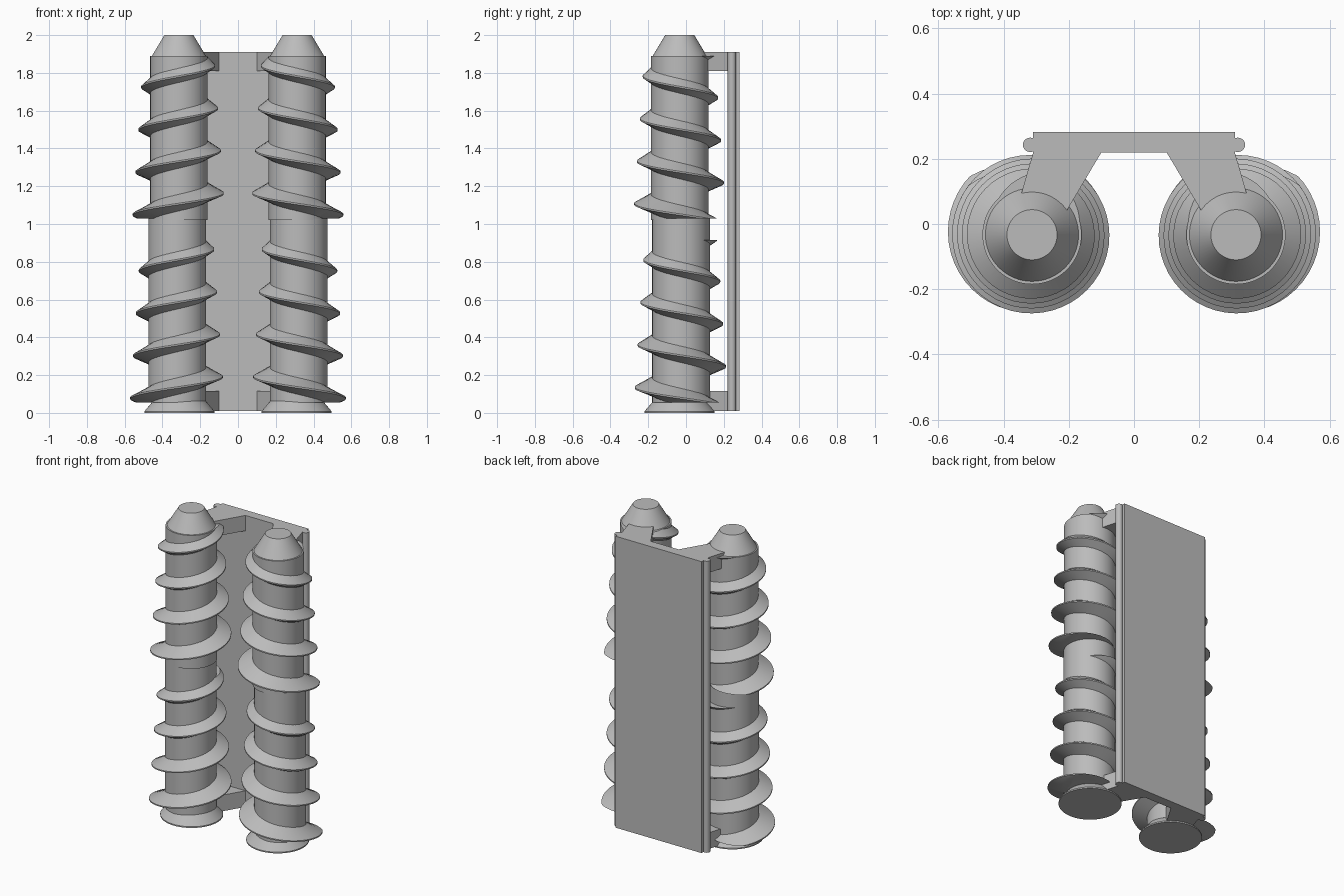
import bpy, bmesh, math

if "Cube" in bpy.data.objects:
    bpy.data.objects.remove(bpy.data.objects["Cube"])

GREY = (0.5, 0.5, 0.5, 1)
mat = bpy.data.materials.new("plain_grey")
mat.use_nodes = True
mat.diffuse_color = GREY
mat.node_tree.nodes["Principled BSDF"].inputs["Base Color"].default_value = GREY

PITCH = 0.225
TAPER = 0.067


def finish(name, bm, smooth=False):
    bmesh.ops.recalc_face_normals(bm, faces=bm.faces)
    mesh = bpy.data.meshes.new(name)
    bm.to_mesh(mesh)
    bm.free()
    mesh.materials.append(mat)
    ob = bpy.data.objects.new(name, mesh)
    bpy.context.scene.collection.objects.link(ob)
    if smooth:
        bpy.ops.object.select_all(action='DESELECT')
        ob.select_set(True)
        bpy.context.view_layer.objects.active = ob
        bpy.ops.object.shade_smooth_by_angle(angle=math.radians(30))


def lathe(name, cx, cy, profile, sides=64):
    """Closed solid from (radius, height) rings."""
    bm = bmesh.new()
    rings = []
    for r, z in profile:
        rings.append([bm.verts.new((cx + r * math.cos(math.tau * i / sides),
                                    cy + r * math.sin(math.tau * i / sides), z))
                      for i in range(sides)])
    for a, b in zip(rings, rings[1:]):
        for i in range(sides):
            j = (i + 1) % sides
            bm.faces.new((a[i], a[j], b[j], b[i]))
    bm.faces.new(rings[0])
    bm.faces.new(rings[-1])
    finish(name, bm, True)


def prism(name, outline, z0, z1):
    bm = bmesh.new()
    face = bm.faces.new([bm.verts.new((x, y, z0)) for x, y in outline])
    up = bmesh.ops.extrude_face_region(bm, geom=[face])["geom"]
    for v in up:
        if isinstance(v, bmesh.types.BMVert):
            v.co.z = z1
    finish(name, bm)


def flight(name, side, cx, cy, core, tip, z_start, z_low, z_high):
    """Tapering helical blade, trimmed flat at both ends."""
    bm = bmesh.new()
    steps = 48
    rings = []
    for i in range(-steps // 2, int(steps * 4.3)):
        t = i / steps
        z = z_start + PITCH * t
        r_tip = tip - TAPER * PITCH * t
        root = core - 0.02
        section = ((root, 0.062), (r_tip, 0.004), (r_tip, -0.004), (root, -0.045))
        a = math.tau * t
        rings.append([bm.verts.new((side * (cx + r * math.cos(a)), cy - r * math.sin(a), z + dz))
                      for r, dz in section])
    for a, b in zip(rings, rings[1:]):
        for k in range(4):
            m = (k + 1) % 4
            bm.faces.new((a[k], a[m], b[m], b[k]))
    bm.faces.new(rings[0])
    bm.faces.new(rings[-1])
    for z, n in ((z_low, -1), (z_high, 1)):
        bmesh.ops.bisect_plane(bm, geom=bm.verts[:] + bm.edges[:] + bm.faces[:],
                               plane_co=(0, 0, z), plane_no=(0, 0, n), clear_outer=True)
        rim = [e for e in bm.edges if e.is_boundary]
        bmesh.ops.holes_fill(bm, edges=rim, sides=0)
    finish(name, bm, True)


# Back plate with a rounded bead along each long edge
prism("back_plate", [(-0.31, 0.22), (0.31, 0.22), (0.31, 0.282), (-0.31, 0.282)], 0.01, 1.91)

for side, label in ((1, "left"), (-1, "right")):
    lathe(label + "_edge_bead", side * 0.319, 0.243, [(0.022, 0.01), (0.022, 1.91)], 24)

    # Brackets from the plate to the screw
    arm = [(side * x, y) for x, y in
           ((0.308, 0.225), (0.345, 0.096), (0.207, 0.04), (0.097, 0.225))]
    prism(label + "_lower_bracket", arm, 0.01, 0.115)
    prism(label + "_upper_bracket", arm, 1.81, 1.91)

    # Screw body: flared head, lower shaft, upper shaft and blunt tip
    lathe(label + "_head", side * 0.31, -0.034, [(0.186, 0), (0.186, 0.008), (0.125, 0.08)])
    lathe(label + "_lower_shaft", side * 0.322, -0.026, [(0.153, 0.055), (0.153, 1.03)])
    lathe(label + "_upper_shaft", side * 0.313, -0.033, [(0.152, 1.02), (0.152, 1.89)])
    lathe(label + "_tip", side * 0.313, -0.033, [(0.143, 1.88), (0.143, 1.89), (0.077, 2.0)])

    # Helical blades
    flight(label + "_lower_flight", side, 0.322, -0.026, 0.153, 0.249, 0.078, 0.055, 0.915)
    flight(label + "_upper_flight", side, 0.313, -0.033, 0.152, 0.245, 1.05, 1.03, 1.89)
